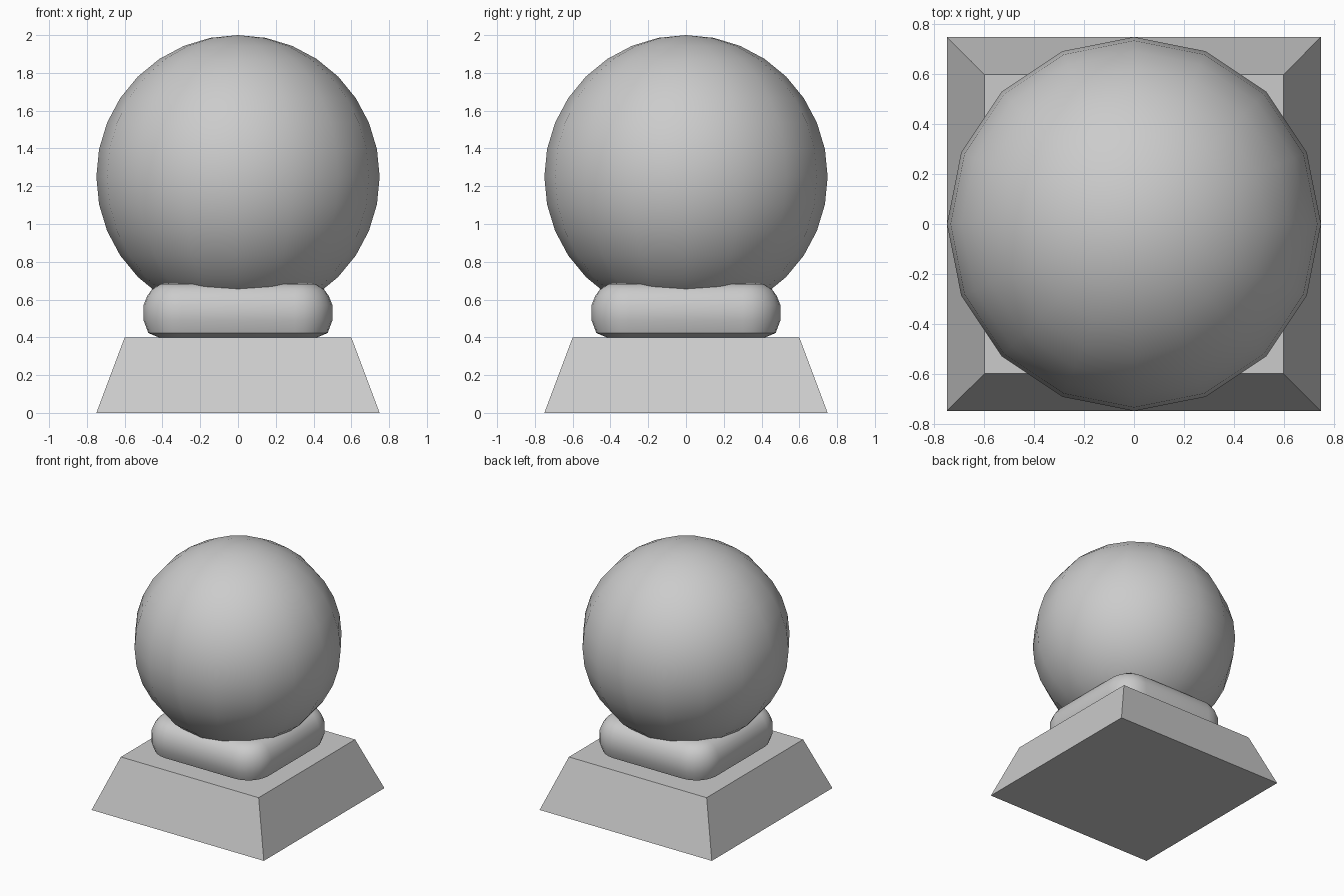
import bpy, bmesh
from math import sin, cos, pi, radians, sqrt

if "Cube" in bpy.data.objects:
    bpy.data.objects.remove(bpy.data.objects["Cube"])


def finish(obj, angle):
    bpy.ops.object.select_all(action='DESELECT')
    obj.select_set(True)
    bpy.context.view_layer.objects.active = obj
    bpy.ops.object.shade_smooth_by_angle(angle=radians(angle))


def rounded_square(half, radius, z, steps=6):
    """Counter-clockwise outline of a square with rounded corners."""
    pts = []
    c = half - radius
    for q, (sx, sy) in enumerate([(1, 1), (-1, 1), (-1, -1), (1, -1)]):
        for i in range(steps + 1):
            a = (q + i / steps) * pi / 2
            pts.append((sx * c + radius * cos(a), sy * c + radius * sin(a), z))
    return pts


# Tapered square base
bpy.ops.mesh.primitive_cone_add(vertices=4, radius1=0.75 * sqrt(2), radius2=0.6 * sqrt(2),
                                depth=0.4, location=(0, 0, 0.2), rotation=(0, 0, pi / 4))
base = bpy.context.object
base.name = "tapered_base"
bpy.ops.object.transform_apply(location=False, rotation=True, scale=False)

# Rounded cushion: (half width, height) profile swept round a rounded square
profile = [(0.42, 0.4), (0.475, 0.423), (0.5, 0.49), (0.5, 0.57),
           (0.48, 0.62), (0.455, 0.655), (0.41, 0.683), (0.35, 0.687)]
bm = bmesh.new()
rings = [[bm.verts.new(p) for p in rounded_square(h, h - 0.3, z)] for h, z in profile]
for lo, hi in zip(rings, rings[1:]):
    n = len(lo)
    for i in range(n):
        j = (i + 1) % n
        bm.faces.new((lo[i], lo[j], hi[j], hi[i]))
bm.faces.new(rings[0][::-1])
bm.faces.new(rings[-1])
mesh = bpy.data.meshes.new("cushion")
bm.to_mesh(mesh)
bm.free()
cushion = bpy.data.objects.new("cushion", mesh)
bpy.context.collection.objects.link(cushion)
finish(cushion, 36)

# Ball resting in the cushion
bpy.ops.mesh.primitive_uv_sphere_add(segments=16, ring_count=16, radius=0.75,
                                     location=(0, 0, 1.25))
ball = bpy.context.object
ball.name = "ball"
finish(ball, 40)
